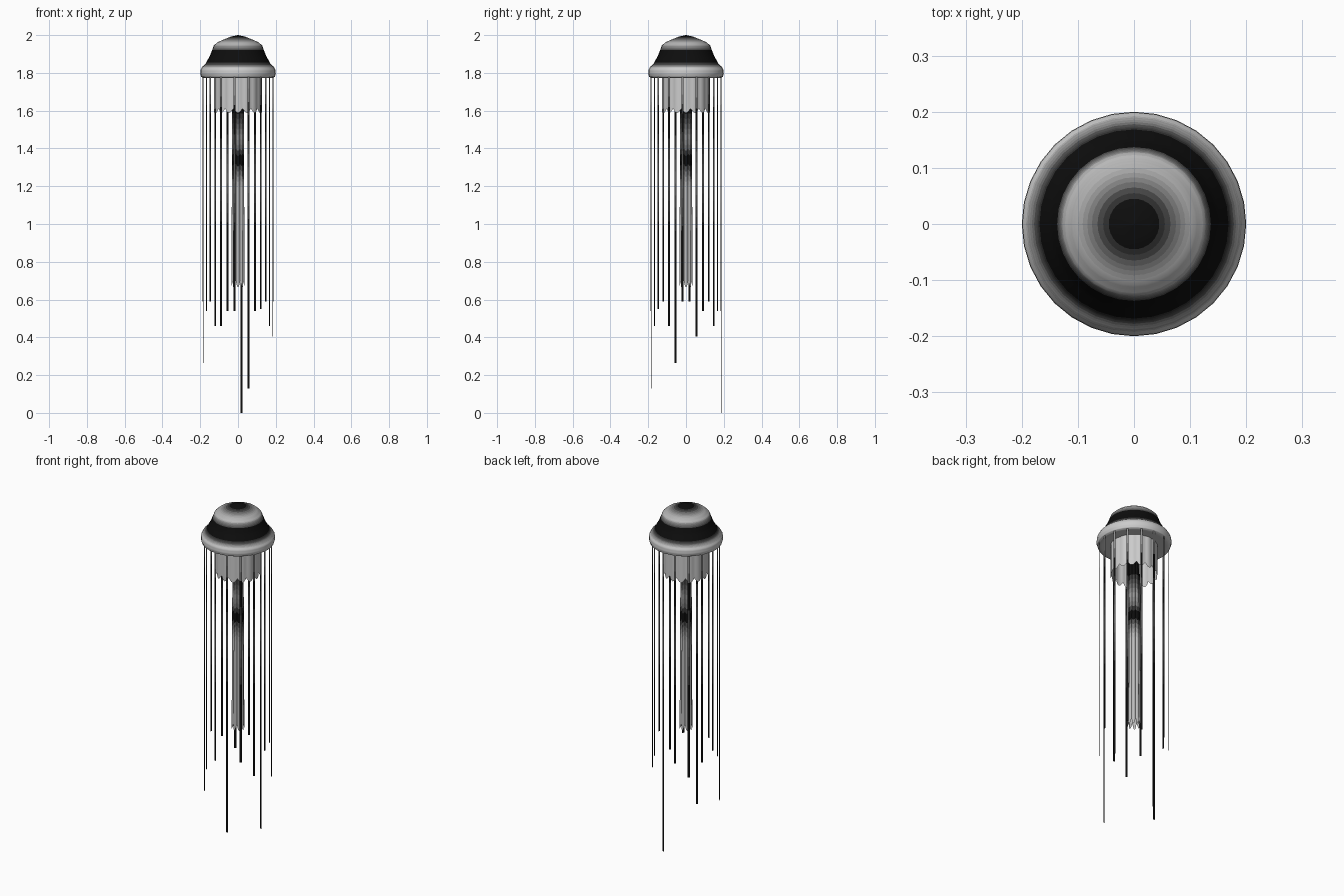
import bpy, math

if "Cube" in bpy.data.objects:
    bpy.data.objects.remove(bpy.data.objects["Cube"])

# grey materials, made on demand in small steps for soft dark markings
def grey(v):
    v = round(max(v, 0.004), 2) if v > 0.02 else 0.004
    name = "grey_%03d" % round(v * 1000)
    mat = bpy.data.materials.get(name)
    if not mat:
        mat = bpy.data.materials.new(name)
        mat.diffuse_color = (v, v, v, 1)
        mat.use_nodes = True
        mat.node_tree.nodes["Principled BSDF"].inputs["Base Color"].default_value = mat.diffuse_color
    return mat

def ramp(stops, x):
    """Piecewise linear lookup."""
    if x <= stops[0][0]:
        return stops[0][1]
    for (a, p), (b, q) in zip(stops, stops[1:]):
        if x <= b:
            return p + (q - p) * (x - a) / (b - a)
    return stops[-1][1]

def make(name, verts, faces, shade):
    me = bpy.data.meshes.new(name)
    me.from_pydata(verts, [], faces)
    for f in me.polygons:
        mat = grey(shade(f))
        if mat.name not in me.materials:
            me.materials.append(mat)
        f.material_index = me.materials.find(mat.name)
    ob = bpy.data.objects.new(name, me)
    bpy.context.collection.objects.link(ob)
    bpy.ops.object.select_all(action='DESELECT')
    ob.select_set(True)
    bpy.context.view_layer.objects.active = ob
    bpy.ops.object.shade_smooth_by_angle(angle=math.radians(60))

def surface(name, rows, n, point, shade):
    """Closed-around grid: point(row, angle) gives each vertex."""
    verts = [point(r, 2 * math.pi * i / n) for r in rows for i in range(n)]
    faces = [(j * n + i, (j + 1) * n + i, (j + 1) * n + (i + 1) % n, j * n + (i + 1) % n)
             for j in range(len(rows) - 1) for i in range(n)]
    make(name, verts, faces, shade)

# bell: stepped dome with flared rim and flat underside
bell = [(0.0005, 2.0), (0.035, 1.993), (0.075, 1.977), (0.108, 1.963), (0.128, 1.945),
        (0.137, 1.92), (0.149, 1.89), (0.163, 1.865), (0.174, 1.845), (0.19, 1.832),
        (0.199, 1.815), (0.20, 1.795), (0.195, 1.779), (0.185, 1.774), (0.125, 1.776), (0.0005, 1.78)]
rows = [(p[0] + (q[0] - p[0]) * t / 4, p[1] + (q[1] - p[1]) * t / 4)
        for p, q in zip(bell, bell[1:]) for t in range(4)] + bell[-1:]
bell_tone = [(0.04, 0.004), (0.06, 0.06), (0.08, 0.22), (0.10, 0.42), (0.123, 0.5), (0.131, 0.2),
             (0.138, 0.004), (0.165, 0.004), (0.175, 0.07), (0.187, 0.3), (0.199, 0.8)]

def bell_shade(f):
    return 0.8 if f.center.z < 1.815 else ramp(bell_tone, math.hypot(f.center.x, f.center.y))

surface("bell", rows, 32, lambda p, a: (p[0] * math.cos(a), p[0] * math.sin(a), p[1]), bell_shade)

# hanging tubes with fluted walls and a scalloped lower edge
def fluted_tube(name, radius, flute, top, bottom, scallop, lobes, flare, steps, tone):
    def point(t, a):
        wave = abs(math.cos(lobes * a / 2))
        r = radius + flute * (wave - 0.5) + flare * t
        z = top + t * (bottom + scallop * (1 - wave) - top)
        return (r * math.cos(a), r * math.sin(a), z)
    surface(name, [i / steps for i in range(steps + 1)], lobes * 6, point,
            lambda f: ramp(tone, f.center.z))

fluted_tube("skirt", 0.124, 0.004, 1.776, 1.588, 0.024, 16, 0, 4, [(0, 0.8), (2, 0.8)])
tube_tone = [(0.9, 0.5), (1.2, 0.5), (1.29, 0.1), (1.32, 0.004), (1.37, 0.004), (1.41, 0.2),
             (1.46, 0.3), (1.53, 0.1), (1.6, 0.004)]
fluted_tube("mouth_tube", 0.027, 0.006, 1.778, 0.665, 0.035, 8, 0.005, 40, tube_tone)

# tentacles: flat ribbons round the rim, each with its own length
ends = [0.405, 0.59, 0.54, 0.0, 0.54, 0.46, 0.54, 0.59,
        0.265, 0.59, 0.46, 0.54, 0.13, 0.55, 0.46, 0.59]
tentacle_tone = [(0.95, 0.004), (1.1, 0.06), (1.25, 0.15), (1.4, 0.06), (1.5, 0.004),
                 (1.6, 0.004), (1.7, 0.3)]
for k, end in enumerate(ends):
    a = math.radians(17 + 22.5 * k)
    c, s = math.cos(a), math.sin(a)
    verts = []
    for j in range(25):
        z = 1.785 + (end - 1.785) * j / 24
        for w in (-0.006, 0.006):
            verts.append((0.19 * c - w * s, 0.19 * s + w * c, z))
    make("tentacle_%02d" % (k + 1), verts,
         [(2 * j, 2 * j + 2, 2 * j + 3, 2 * j + 1) for j in range(24)],
         lambda f: ramp(tentacle_tone, f.center.z))
